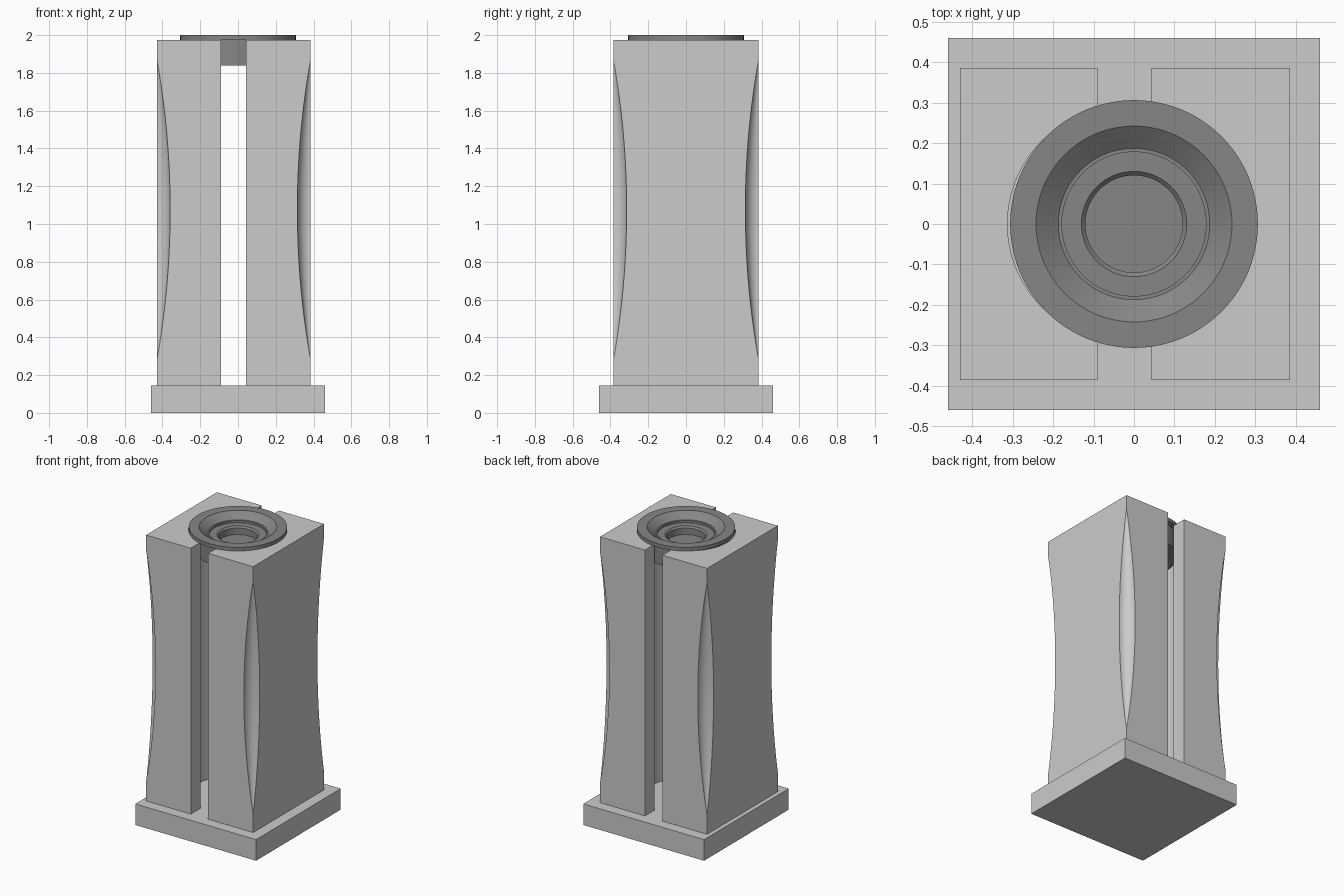
import bpy, bmesh, math

if "Cube" in bpy.data.objects:
    bpy.data.objects.remove(bpy.data.objects["Cube"])

dark = bpy.data.materials.new("dark_metal")
dark.diffuse_color = (0.24, 0.24, 0.24, 1)
dark.use_nodes = True
dark.node_tree.nodes["Principled BSDF"].inputs["Base Color"].default_value = dark.diffuse_color


def box(name, x0, x1, y0, y1, z0, z1):
    bpy.ops.mesh.primitive_cube_add(size=1, location=((x0 + x1) / 2, (y0 + y1) / 2, (z0 + z1) / 2))
    ob = bpy.context.object
    ob.name = name
    ob.scale = (x1 - x0, y1 - y0, z1 - z0)
    bpy.ops.object.transform_apply(location=False, rotation=False, scale=True)
    return ob


def lathe(name, profile, location=(0, 0, 0), steps=96):
    """Revolve (radius, z) points around the z axis."""
    bm = bmesh.new()
    verts = [bm.verts.new((r, 0, z)) for r, z in profile]
    edges = [bm.edges.new(p) for p in zip(verts, verts[1:])]
    bmesh.ops.spin(bm, geom=verts + edges, cent=(0, 0, 0), axis=(0, 0, 1),
                   angle=2 * math.pi, steps=steps)
    bmesh.ops.remove_doubles(bm, verts=bm.verts, dist=1e-5)
    bmesh.ops.recalc_face_normals(bm, faces=bm.faces)
    me = bpy.data.meshes.new(name)
    bm.to_mesh(me)
    bm.free()
    ob = bpy.data.objects.new(name, me)
    bpy.context.collection.objects.link(ob)
    ob.location = location
    return ob


def smooth(ob):
    bpy.ops.object.select_all(action='DESELECT')
    bpy.context.view_layer.objects.active = ob
    ob.select_set(True)
    bpy.ops.object.shade_smooth_by_angle(angle=math.radians(25))


def cut(ob, cutter):
    cutter.hide_render = True
    mod = ob.modifiers.new("cut", 'BOOLEAN')
    mod.operation = 'DIFFERENCE'
    mod.solver = 'EXACT'
    mod.object = cutter
    bpy.context.view_layer.objects.active = ob
    bpy.ops.object.modifier_apply(modifier=mod.name)
    bpy.data.objects.remove(cutter)


# square plinth
box("base", -0.46, 0.46, -0.46, 0.46, 0, 0.145)

# twin body halves: one block, bored, slotted and scooped at the corners
X0, X1, Y = -0.43, 0.385, 0.385
body = box("split_body", X0, X1, -Y, Y, 0.145, 1.975)
cut(body, lathe("bore_cutter", [(0, 0.0), (0.29, 0.0), (0.29, 2.2), (0, 2.2)], ((X0 + X1) / 2, 0, 0)))
cut(body, box("slot_cutter", -0.09, 0.043, -0.6, 0.6, 0.0, 2.2))

# spindle-shaped corner scoops
H, D = 0.82, 0.074
R = (H * H + D * D) / (2 * D)
arc = []
for i in range(33):
    z = -H + 2 * H * i / 32
    arc.append((max(0.0, math.sqrt(R * R - z * z) - (R - D)), z))
arc[0], arc[-1] = (0, -H), (0, H)
for x, sx in ((X0, -1), (X1, 1)):
    for sy in (-1, 1):
        scoop = lathe("scoop_cutter", arc, (x + sx * 0.003, sy * (Y + 0.003), 1.075), 48)
        scoop.rotation_euler.z = math.radians(3.75)
        cut(body, scoop)
smooth(body)

# flanged cup with stepped inside, hung in the bore
cup = lathe("flanged_cup", [
    (0, 1.84), (0.272, 1.84), (0.272, 1.975), (0.306, 1.975), (0.306, 2.0), (0.242, 2.0),
    (0.187, 1.96), (0.178, 1.96), (0.178, 1.945), (0.13, 1.945), (0.12, 1.935),
    (0.12, 1.89), (0, 1.89)])
cup.data.materials.append(dark)
smooth(cup)
